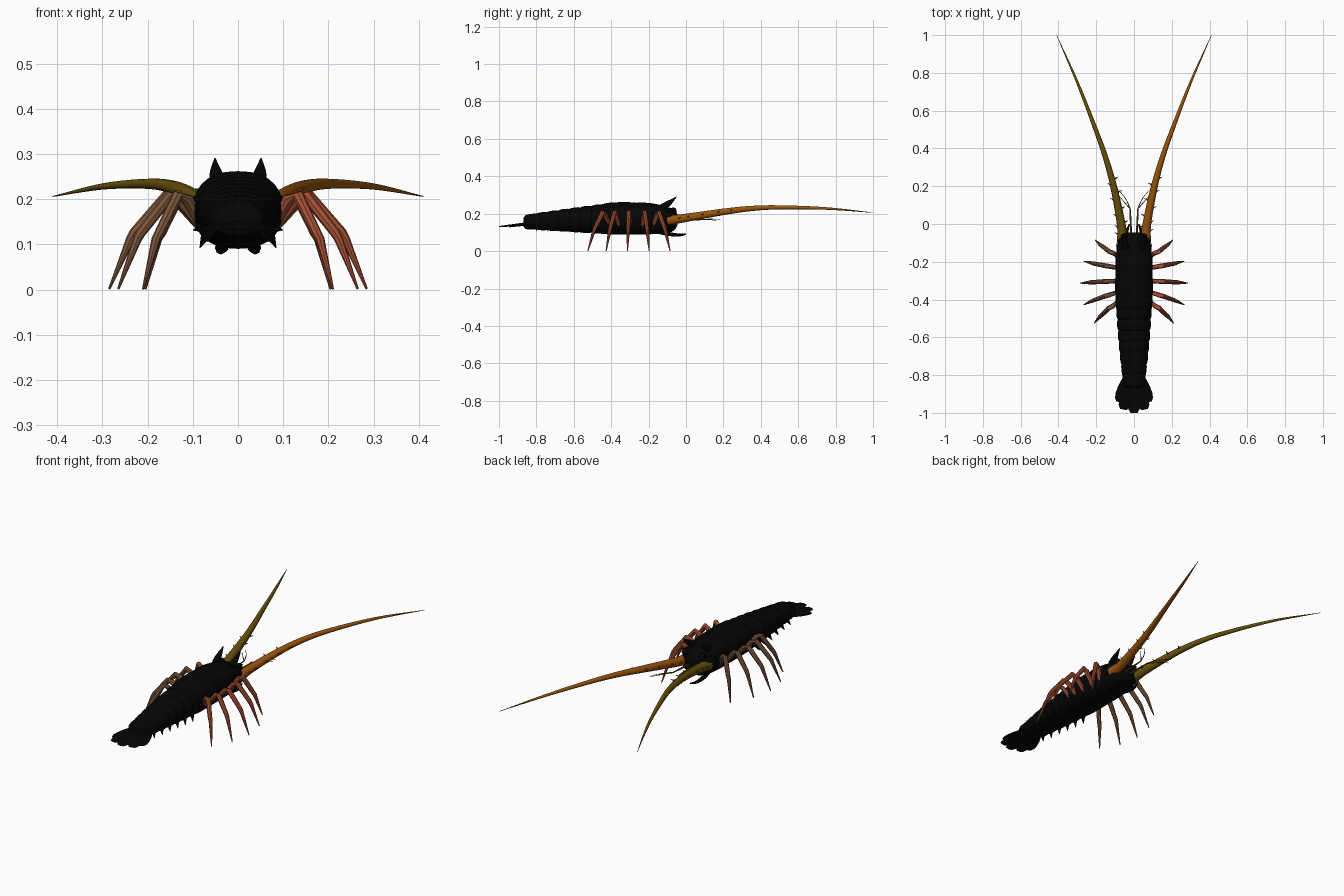
import bpy, bmesh, math
from mathutils import Vector

cube = bpy.data.objects.get("Cube")
if cube:
    bpy.data.objects.remove(cube, do_unlink=True)


def material(name, rgb):
    m = bpy.data.materials.new(name)
    m.use_nodes = True
    col = (*rgb, 1.0)
    m.diffuse_color = col
    bsdf = m.node_tree.nodes["Principled BSDF"]
    bsdf.inputs["Base Color"].default_value = col
    bsdf.inputs["Roughness"].default_value = 0.6
    return m


BLACK = material("shell black", (0.0015, 0.0015, 0.0015))
RED = material("leg red", (0.37, 0.08, 0.034))
BROWN = material("leg brown", (0.20, 0.09, 0.042))
ORANGE = material("antenna orange", (0.32, 0.09, 0.004))
OLIVE = material("antenna olive", (0.14, 0.083, 0.004))


def build(name, lofts, mat, angle=40):
    """Make one object from a list of ring stacks."""
    bm = bmesh.new()
    for rings in lofts:
        rows = [[bm.verts.new(p) for p in ring] for ring in rings]
        n = len(rows[0])
        for a, b in zip(rows, rows[1:]):
            for i in range(n):
                j = (i + 1) % n
                bm.faces.new((a[i], a[j], b[j], b[i]))
        bm.faces.new(rows[0][::-1])
        bm.faces.new(rows[-1])
    bmesh.ops.recalc_face_normals(bm, faces=bm.faces)
    mesh = bpy.data.meshes.new(name)
    bm.to_mesh(mesh)
    bm.free()
    mesh.materials.append(mat)
    ob = bpy.data.objects.new(name, mesh)
    bpy.context.collection.objects.link(ob)
    bpy.ops.object.select_all(action="DESELECT")
    ob.select_set(True)
    bpy.context.view_layer.objects.active = ob
    bpy.ops.object.shade_smooth_by_angle(angle=math.radians(angle))


def smooth_path(pts, steps=5):
    """Catmull-Rom through (x, y, z, radius) points."""
    p = [Vector(q) for q in pts]
    p = [2 * p[0] - p[1]] + p + [2 * p[-1] - p[-2]]
    out = []
    for a, b, c, d in zip(p, p[1:], p[2:], p[3:]):
        for k in range(steps):
            t = k / steps
            out.append(0.5 * (2 * b + (c - a) * t + (2 * a - 5 * b + 4 * c - d) * t * t
                              + (3 * b - a - 3 * c + d) * t ** 3))
    return out + [p[-2]]


def tube(pts, sides=8):
    """Rings of a tapering tube along (x, y, z, radius) points."""
    pos = [Vector(q[:3]) for q in pts]
    span = pos[-1] - pos[0]
    ref = Vector((0, 0, 0))
    ref[min(range(3), key=lambda i: abs(span[i]))] = 1
    rings = []
    for i, p in enumerate(pos):
        t = (pos[min(i + 1, len(pos) - 1)] - pos[max(i - 1, 0)]).normalized()
        u = t.cross(ref).normalized()
        v = t.cross(u)
        r = pts[i][3]
        rings.append([p + r * (u * math.cos(a) + v * math.sin(a))
                      for a in (math.tau * k / sides for k in range(sides))])
    return rings


def spike(base, direction, length, r):
    tip = Vector(base) + Vector(direction).normalized() * length
    return tube([(*base, r), (*tip, r * 0.08)], 6)


def shell_ring(y, w, low, high, sides=28, power=0.86):
    mid, h = (low + high) / 2, (high - low) / 2
    ring = []
    for k in range(sides):
        a = math.tau * k / sides
        c, s = math.cos(a), math.sin(a)
        ring.append((w * math.copysign(abs(c) ** power, c), y,
                     mid + h * math.copysign(abs(s) ** power, s)))
    return ring


# Carapace with a shallow neck groove
carapace = [(-.045, .035, .14, .195), (-.055, .06, .12, .212), (-.075, .08, .103, .228),
            (-.13, .091, .093, .246), (-.19, .097, .09, .257), (-.25, .099, .09, .261),
            (-.265, .097, .09, .258), (-.28, .099, .09, .261), (-.35, .1, .09, .262),
            (-.42, .098, .09, .258), (-.455, .093, .093, .249), (-.47, .08, .1, .24)]
build("carapace", [[shell_ring(*s) for s in carapace]], BLACK)

# Abdomen of overlapping, rounded tail segments
SEGMENTS = 7
Y0, Y1 = -.445, -.86
edges, rings = [], []
for i in range(SEGMENTS):
    for f, k in ((0, .945), (.2, .985), (.5, 1.01), (.8, 1.0), (.98, .955)):
        t = (i + f) / SEGMENTS
        y = Y0 + (Y1 - Y0) * t
        w = (.093 - .038 * t ** 1.5) * k
        low = .092 + .025 * t
        high = .252 - .058 * t ** 1.1
        mid, h = (low + high) / 2, (high - low) / 2 * k
        rings.append(shell_ring(y, w, mid - h, mid + h))
        if f == .8:
            edges.append((y, w, low))
rings.append(shell_ring(Y1 - .008, .035, .131, .178))
build("abdomen", [rings], BLACK)

# Pointed side plates under each tail segment
build("tail_side_spines",
      [spike((s * w * .78, y, low + .026), (s * .45, -.4, -1), .034, .011)
       for y, w, low in edges[:-1] for s in (1, -1)], BLACK)


# Tail fan of five flat lobes
def lobe(root, angle, length, width):
    d = Vector((math.sin(angle), -math.cos(angle), -.12))
    side = Vector((math.cos(angle), math.sin(angle), 0))
    rows = []
    for t, k in ((0, .4), (.2, .75), (.45, .95), (.7, 1), (.88, .88), (1, .55)):
        c = Vector(root) + d * length * t
        hw, th = side * width * k, Vector((0, 0, .006 * (1 - .6 * t)))
        rows.append([c + hw, c + th, c - hw, c - th])
    return rows


fan = [lobe((0, -.83, .152), 0, .17, .034)]
for s in (1, -1):
    fan.append(lobe((s * .025, -.82, .150), s * .19, .165, .033))
    fan.append(lobe((s * .035, -.805, .147), s * .3, .145, .033))
build("tail_fan", fan, BLACK, 30)

# Small spines round the front of the carapace
build("carapace_spines",
      [spike((s * x, y, z), (s * .5, 1, .35), .024, .007) for s in (1, -1)
       for x, y, z in ((.085, -.13, .2), (.078, -.1, .212), (.06, -.08, .222),
                       (.09, -.19, .2), (.083, -.12, .15))], BLACK)

LEG_ROOTS = (-.18, -.235, -.3, -.355, -.4)
LEG_TIPS = ((.205, -.085), (.265, -.197), (.285, -.313), (.265, -.427), (.21, -.525))
ANTENNA = [(.062, -.1, .163, .028), (.068, 0, .178, .023), (.108, .2, .21, .018),
           (.15, .35, .228, .0145), (.203, .5, .234, .0115), (.3, .75, .228, .007),
           (.41, 1, .206, .001)]

for s, side in ((1, "left"), (-1, "right")):
    leg_mat, antenna_mat = (RED, ORANGE) if s > 0 else (BROWN, OLIVE)

    # Walking legs with knee and ankle bends
    for n, (yb, (xt, yt)) in enumerate(zip(LEG_ROOTS, LEG_TIPS), 1):
        def point(x, f, z, r):
            return (s * x, yb + (yt - yb) * f, z, r)
        xk, xm = .06 + .31 * xt, .02 + .75 * xt
        leg = [point(.07, 0, .125, .011), point(xk - .012, .28, .2, .013),
               point(xk + .008, .36, .208, .013), point(xm - .004, .68, .126, .011),
               point(xm + .004, .73, .112, .010), point(xt, 1, 0.001, .0025)]
        build(f"{side}_leg_{n}", [tube(leg)], leg_mat)

    # Long antenna with spines on its lower part
    path = smooth_path([(s * x, y, z, r) for x, y, z, r in ANTENNA])
    parts = [tube(path, 10)]
    for k, p in enumerate(path[2:12]):
        for d in ((1, .5, .25), (-1, .5, .25), (.3 * (-1) ** k, .5, 1)):
            if (k + (d[0] > 0)) % 2 == 0:
                parts.append(spike(p[:3], d, p[3] + .021, .009))
    build(f"{side}_antenna", parts, antenna_mat)

    # Thin forked feeler
    stem = [(s * .015, -.07, .165, .006), (s * .018, .02, .166, .0045),
            (s * .02, .08, .168, .003)]
    forks = [[stem[-1], (s * .045, .135, .172, .002), (s * .09, .19, .166, .0008)],
             [stem[-1], (s * .055, .12, .168, .002), (s * .092, .165, .164, .0008)]]
    build(f"{side}_feeler", [tube(smooth_path(q, 4), 6) for q in [stem] + forks], OLIVE)

    # Brow horn
    horn = [(s * .044, -.125, .235, .019), (s * .049, -.09, .258, .014),
            (s * .051, -.05, .291, .001)]
    build(f"{side}_horn", [tube(smooth_path(horn, 4), 10)], BLACK)

    # Curved mouth limb
    jaw = [(s * .032, -.16, .108, .012), (s * .04, -.1, .093, .011),
           (s * .037, -.04, .086, .008), (s * .024, 0, .09, .003)]
    build(f"{side}_mouth_limb", [tube(smooth_path(jaw, 4))], BLACK)

    # Eye
    bpy.ops.mesh.primitive_uv_sphere_add(segments=16, ring_count=10, radius=.018,
                                         location=(s * .052, -.068, .215))
    eye = bpy.context.object
    eye.name = f"{side}_eye"
    eye.data.materials.append(BLACK)
    bpy.ops.object.shade_smooth_by_angle(angle=math.radians(40))
